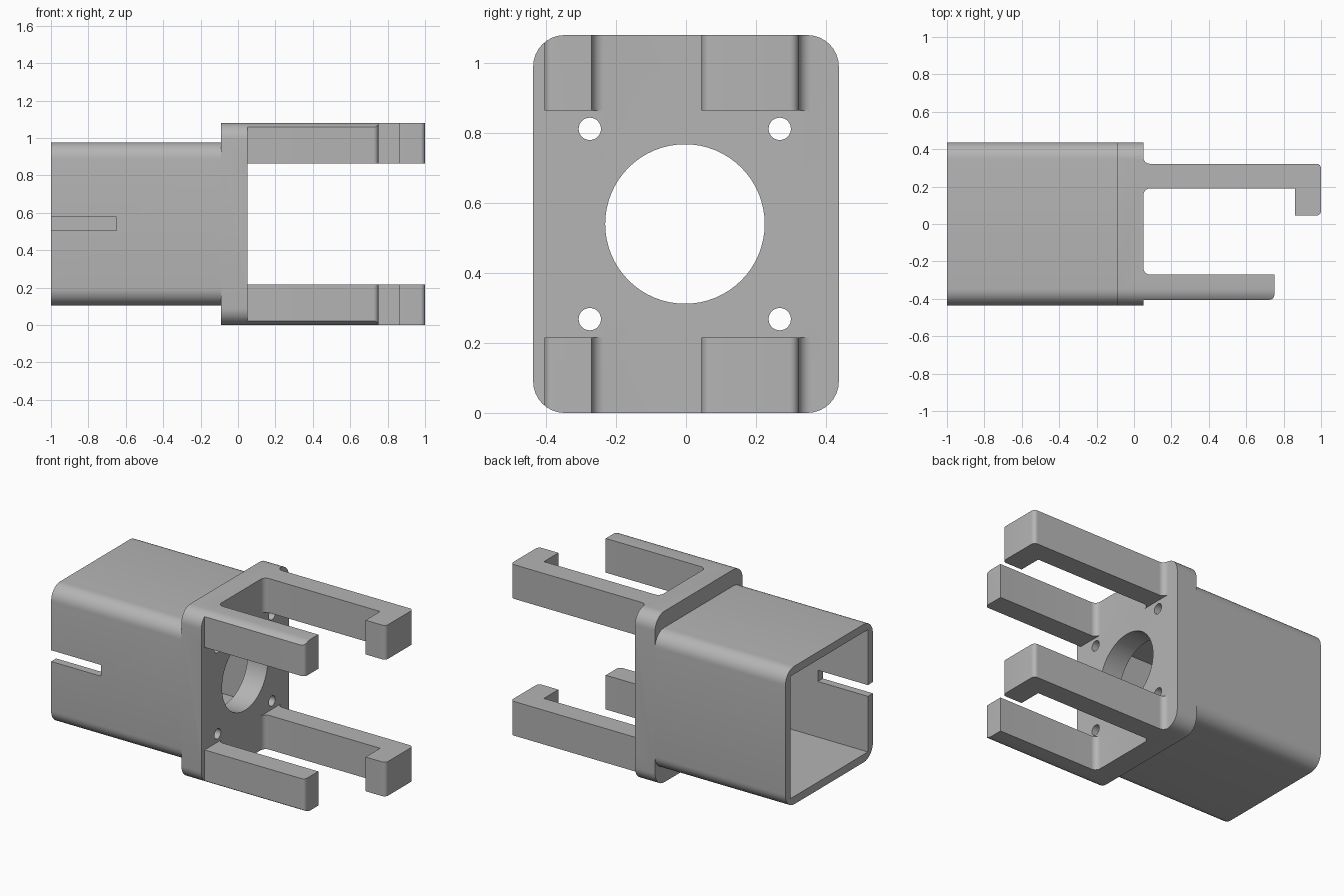
import bpy, bmesh, math
from mathutils import Vector

if "Cube" in bpy.data.objects:
    bpy.data.objects.remove(bpy.data.objects["Cube"], do_unlink=True)

GREY = (0.46, 0.46, 0.46, 1)
mat = bpy.data.materials.new("plain grey")
mat.use_nodes = True
mat.diffuse_color = GREY
mat.node_tree.nodes["Principled BSDF"].inputs["Base Color"].default_value = GREY


def rounded(corners, steps=8):
    """Outline from (u, v, radius) corners, with arcs where radius > 0."""
    out = []
    n = len(corners)
    for i, (u, v, r) in enumerate(corners):
        p = Vector((u, v))
        if r == 0:
            out.append(p)
            continue
        a = (Vector(corners[i - 1][:2]) - p).normalized()
        b = (Vector(corners[(i + 1) % n][:2]) - p).normalized()
        centre = p + (a + b) * r          # all corners are square
        for k in range(steps + 1):
            t = k / steps * math.pi / 2
            out.append(centre - b * r * math.cos(t) - a * r * math.sin(t))
    return out


def prism(name, outline, axis, lo, hi):
    """Extrude an outline along x (outline in y, z) or along z (outline in x, y)."""
    bm = bmesh.new()
    place = (lambda p, d: (d, p[0], p[1])) if axis == "x" else (lambda p, d: (p[0], p[1], d))
    low = [bm.verts.new(place(p, lo)) for p in outline]
    high = [bm.verts.new(place(p, hi)) for p in outline]
    bm.faces.new(low[::-1])
    bm.faces.new(high)
    n = len(outline)
    for i in range(n):
        j = (i + 1) % n
        bm.faces.new((low[i], low[j], high[j], high[i]))
    bmesh.ops.recalc_face_normals(bm, faces=bm.faces)
    mesh = bpy.data.meshes.new(name)
    bm.to_mesh(mesh)
    bm.free()
    mesh.materials.append(mat)
    obj = bpy.data.objects.new(name, mesh)
    bpy.context.collection.objects.link(obj)
    return obj


def rect(y0, y1, z0, z1, r=0):
    return rounded([(y0, z0, r), (y1, z0, r), (y1, z1, r), (y0, z1, r)])


def circle(y, z, r, n):
    return [(y + r * math.cos(math.tau * k / n), z + r * math.sin(math.tau * k / n))
            for k in range(n)]


def combine(obj, tool, operation="DIFFERENCE"):
    """Apply a boolean and discard the tool."""
    mod = obj.modifiers.new("cut", "BOOLEAN")
    mod.operation, mod.object, mod.solver = operation, tool, "EXACT"
    bpy.context.view_layer.update()
    graph = bpy.context.evaluated_depsgraph_get()
    mesh = bpy.data.meshes.new_from_object(obj.evaluated_get(graph))
    obj.modifiers.clear()
    obj.data = mesh
    bpy.data.objects.remove(tool, do_unlink=True)


HALF = 0.437                 # half width
BACK, FACE = -0.09, 0.05     # flange faces
TOP, MID = 1.08, 0.54
R = 0.09

# Square tube, open at its end, with a slot in the front wall
tube = prism("square_tube", rect(-HALF, HALF, 0.105, 0.977, R), "x", -1, BACK)
combine(tube, prism("bore", rect(-0.387, 0.387, 0.155, 0.927), "x", -1.2, 0.1))
combine(tube, prism("slot", rect(-0.6, -0.3, 0.506, 0.577), "x", -1.2, -0.65))

# Flange and clip arms: rounded section trimmed by the plan outline
plan = rounded([
    (-0.3, -0.6, 0), (FACE, -0.6, 0),
    (FACE, -0.405, 0), (0.75, -0.405, 0.025), (0.75, -0.27, 0), (FACE, -0.27, 0.035),
    (FACE, 0.19, 0.035), (0.86, 0.19, 0), (0.86, 0.045, 0),
    (1, 0.045, 0.025), (1, 0.322, 0.025), (FACE, 0.322, 0.035),
    (FACE, 0.6, 0), (-0.3, 0.6, 0)])
flange = prism("flange_with_arms", rect(-HALF, HALF, 0, TOP, R), "x", BACK, 1.2)
combine(flange, prism("plan", plan, "z", -0.2, 1.3), "INTERSECT")
combine(flange, prism("gap", rect(-0.8, 0.8, 0.216, TOP - 0.216), "x", FACE, 1.4))

# Central opening and four screw holes
combine(flange, prism("opening", circle(-0.003, MID, 0.228, 64), "x", -0.3, 0.3))
for side in (-0.275, 0.268):
    for dz in (-0.272, 0.272):
        combine(flange, prism("hole", circle(side, MID + dz, 0.032, 24), "x", -0.3, 0.3))

# Smooth the rounded corners, keep the hard edges
for obj in (tube, flange):
    bpy.ops.object.select_all(action="DESELECT")
    obj.select_set(True)
    bpy.context.view_layer.objects.active = obj
    bpy.ops.object.shade_smooth_by_angle(angle=math.radians(30))
